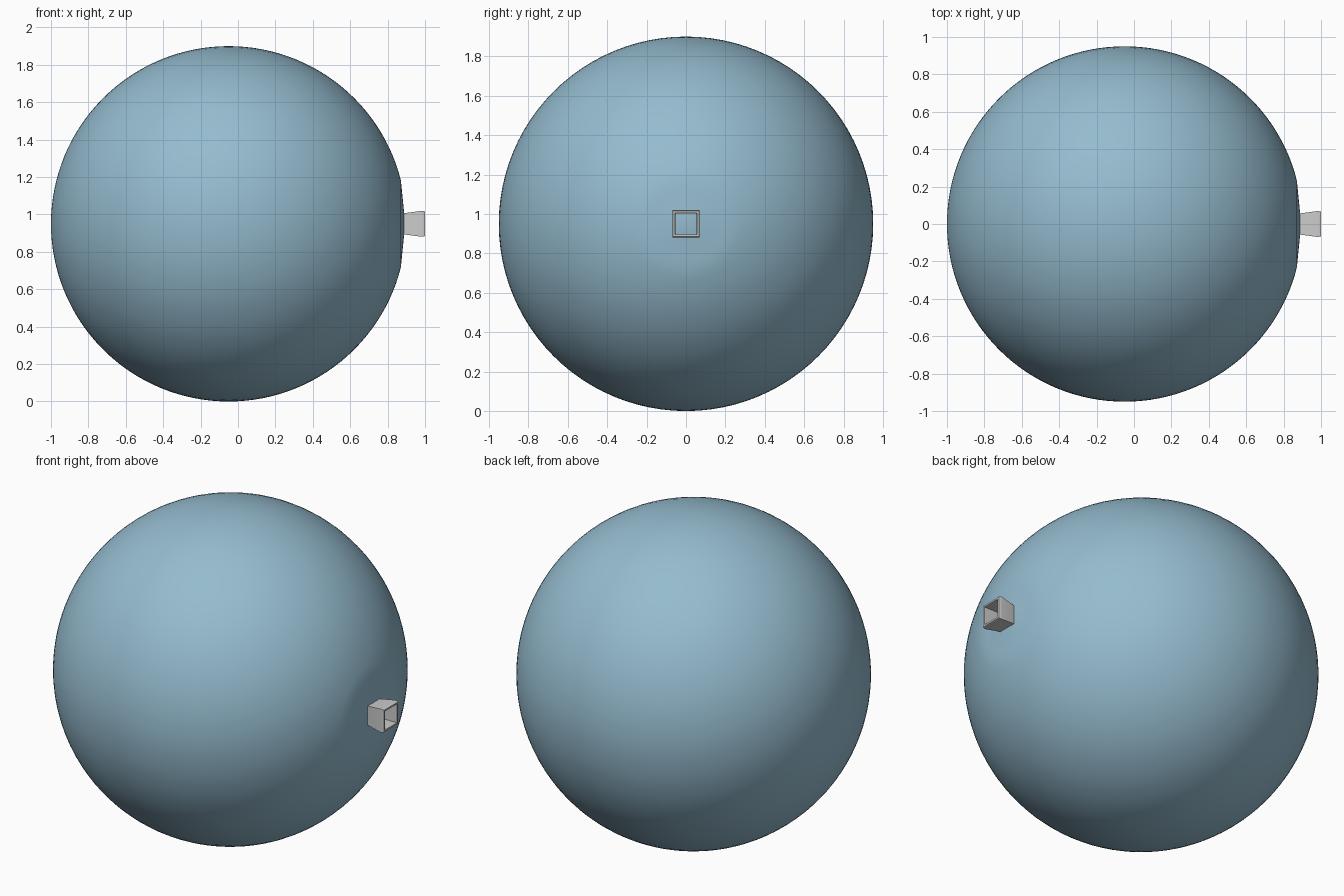
import bpy, bmesh, math
from mathutils import Matrix

if "Cube" in bpy.data.objects:
    bpy.data.objects.remove(bpy.data.objects["Cube"])

R, CX, CZ = 0.95, -0.05, 0.95


def finish(bm, name, angle):
    bmesh.ops.recalc_face_normals(bm, faces=bm.faces)
    me = bpy.data.meshes.new(name)
    bm.to_mesh(me)
    bm.free()
    ob = bpy.data.objects.new(name, me)
    ob.location = (CX, 0, CZ)
    bpy.context.collection.objects.link(ob)
    bpy.ops.object.select_all(action='DESELECT')
    ob.select_set(True)
    bpy.context.view_layer.objects.active = ob
    bpy.ops.object.shade_smooth_by_angle(angle=math.radians(angle))
    return ob


# Ball with its pole on the x axis, slightly flattened around the neck
bm = bmesh.new()
bmesh.ops.create_uvsphere(bm, u_segments=96, v_segments=64, radius=R,
                          matrix=Matrix.Rotation(math.pi / 2, 4, 'Y'))
for v in bm.verts:
    r = math.hypot(v.co.y, v.co.z)
    v.co.x = min(v.co.x, 0.894 - 0.1 * r - CX)
ball = finish(bm, "ball", 40)
mat = bpy.data.materials.new("ball_blue")
mat.diffuse_color = (0.30, 0.50, 0.62, 1)
mat.use_nodes = True
mat.node_tree.nodes["Principled BSDF"].inputs["Base Color"].default_value = mat.diffuse_color
ball.data.materials.append(mat)

# Flared square neck: (x, half width) rings from the outside round into the bore
profile = [(0.875, 0.055), (0.98, 0.069), (0.992, 0.068), (1.0, 0.065),
           (1.0, 0.055), (0.98, 0.054), (0.875, 0.053)]
bm = bmesh.new()
rings = [[bm.verts.new((x - CX, sy * h, sz * h))
          for sy, sz in ((-1, -1), (1, -1), (1, 1), (-1, 1))]
         for x, h in profile]
for i, ring in enumerate(rings):
    nxt = rings[(i + 1) % len(rings)]
    for j in range(4):
        k = (j + 1) % 4
        bm.faces.new((ring[j], ring[k], nxt[k], nxt[j]))
finish(bm, "square_neck", 30)
